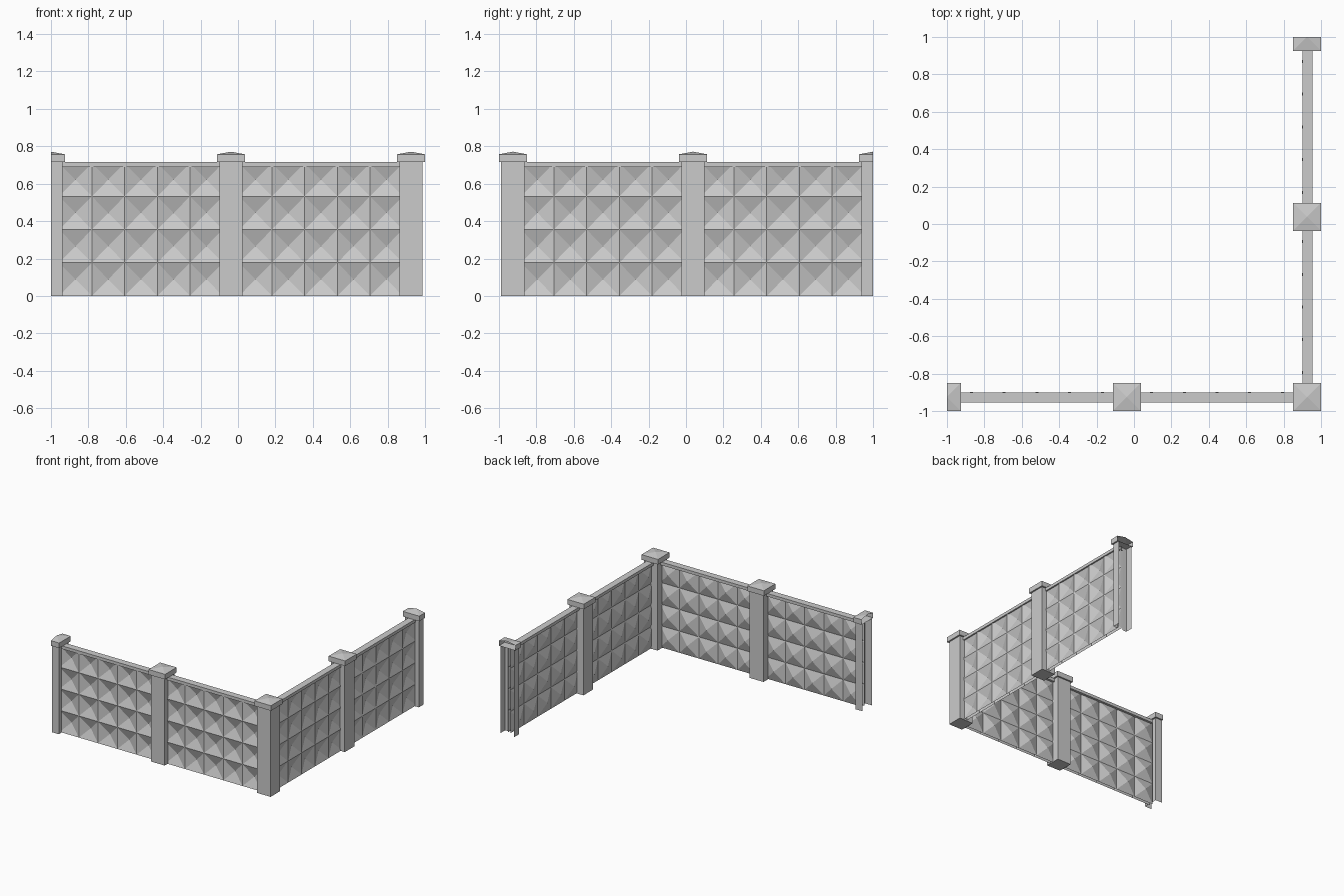
import bpy, bmesh
from mathutils import Matrix

if "Cube" in bpy.data.objects:
    bpy.data.objects.remove(bpy.data.objects["Cube"])

C = 0.925            # corner post centre on both axes (y is negative)
PITCH = 0.9625       # spacing between posts
POST, CAP = 0.0625, 0.075
Z_POST, Z_CAP, Z_TIP = 0.715, 0.757, 0.771
MIRROR = Matrix(((0, -1, 0, 0), (-1, 0, 0, 0), (0, 0, 1, 0), (0, 0, 0, 1)))


def finish(bm, name, wing=0):
    """Turn a bmesh into an object; wing 1 is the front wing mirrored over y = -x."""
    if wing:
        bm.transform(MIRROR)
        bmesh.ops.reverse_faces(bm, faces=bm.faces[:])
    me = bpy.data.meshes.new(name)
    bm.to_mesh(me)
    bm.free()
    ob = bpy.data.objects.new(name, me)
    bpy.context.collection.objects.link(ob)


def box(bm, x0, x1, y0, y1, z0, z1):
    m = Matrix.Translation(((x0 + x1) / 2, (y0 + y1) / 2, (z0 + z1) / 2))
    m = m @ Matrix.Diagonal((x1 - x0, y1 - y0, z1 - z0, 1))
    bmesh.ops.create_cube(bm, size=1, matrix=m)


def quad(bm, *pts):
    bm.faces.new([bm.verts.new(p) for p in pts])


def cut_end(bm):
    """Slice off everything beyond the open end at x = -1."""
    bmesh.ops.bisect_plane(bm, geom=bm.verts[:] + bm.edges[:] + bm.faces[:],
                           plane_co=(-1, 0, 0), plane_no=(-1, 0, 0), clear_outer=True)


def cap(name, cx, wing):
    # slab with a low pyramid top
    bm = bmesh.new()
    box(bm, cx - CAP, cx + CAP, -C - CAP, -C + CAP, Z_POST, Z_CAP)
    bm.normal_update()
    top = [f for f in bm.faces if f.normal.z > 0.5]
    r = bmesh.ops.poke(bm, faces=top)
    r["verts"][0].co.z = Z_TIP
    cut_end(bm)
    finish(bm, name, wing)


def post(name, cx, wing):
    bm = bmesh.new()
    box(bm, cx - POST, cx + POST, -C - POST, -C + POST, 0, Z_POST)
    finish(bm, name, wing)


def end_post(name, wing):
    # open half post: two walls, each with a return beside the panel slot
    bm = bmesh.new()
    x = -1 + POST
    ya, yb, h = -C - POST, -C + POST, Z_POST
    quad(bm, (-1, ya, 0), (x, ya, 0), (x, ya, h), (-1, ya, h))
    quad(bm, (x, yb, 0), (-1, yb, 0), (-1, yb, h), (x, yb, h))
    for y0, y1 in ((ya, -0.95), (-0.90, yb)):
        quad(bm, (x, y0, 0), (x, y1, 0), (x, y1, h), (x, y0, h))
    bmesh.ops.remove_doubles(bm, verts=bm.verts[:], dist=1e-5)
    finish(bm, name, wing)


def panel(name, cx, wing):
    # inner sheet of raised pyramids, outer sheet of matching recesses
    bm = bmesh.new()
    n, rows, w, h = 5, 4, 0.175, 0.1775
    for base, tip, outer in ((-0.95, -0.92, True), (-0.925, -0.897, False)):
        for i in range(n):
            for j in range(rows):
                x0, z0 = cx + (i - n / 2) * w, j * h
                ring = [(x0, z0), (x0 + w, z0), (x0 + w, z0 + h), (x0, z0 + h)]
                if not outer:
                    ring.reverse()
                v = [bm.verts.new((a, base, b)) for a, b in ring]
                apex = bm.verts.new((x0 + w / 2, tip, z0 + h / 2))
                for k in range(4):
                    bm.faces.new((v[k], v[(k + 1) % 4], apex))
    bmesh.ops.remove_doubles(bm, verts=bm.verts[:], dist=1e-4)
    finish(bm, name, wing)


# corner post
post("corner_post", C, 0)
cap("corner_cap", C, 0)

# front wing and its mirrored side wing
for wing, label in enumerate(("front", "side")):
    post(label + "_middle_post", C - PITCH, wing)
    cap(label + "_middle_cap", C - PITCH, wing)
    end_post(label + "_end_post", wing)
    cap(label + "_end_cap", -1.0, wing)
    for k in range(2):
        panel(f"{label}_panel_{k + 1}", C - PITCH * (k + 0.5), wing)
        # top rail between neighbouring posts
        bm = bmesh.new()
        x1 = C - PITCH * k - POST
        box(bm, x1 - PITCH + 2 * POST, x1, -0.955, -0.90, 0.69, Z_POST)
        finish(bm, f"{label}_rail_{k + 1}", wing)
